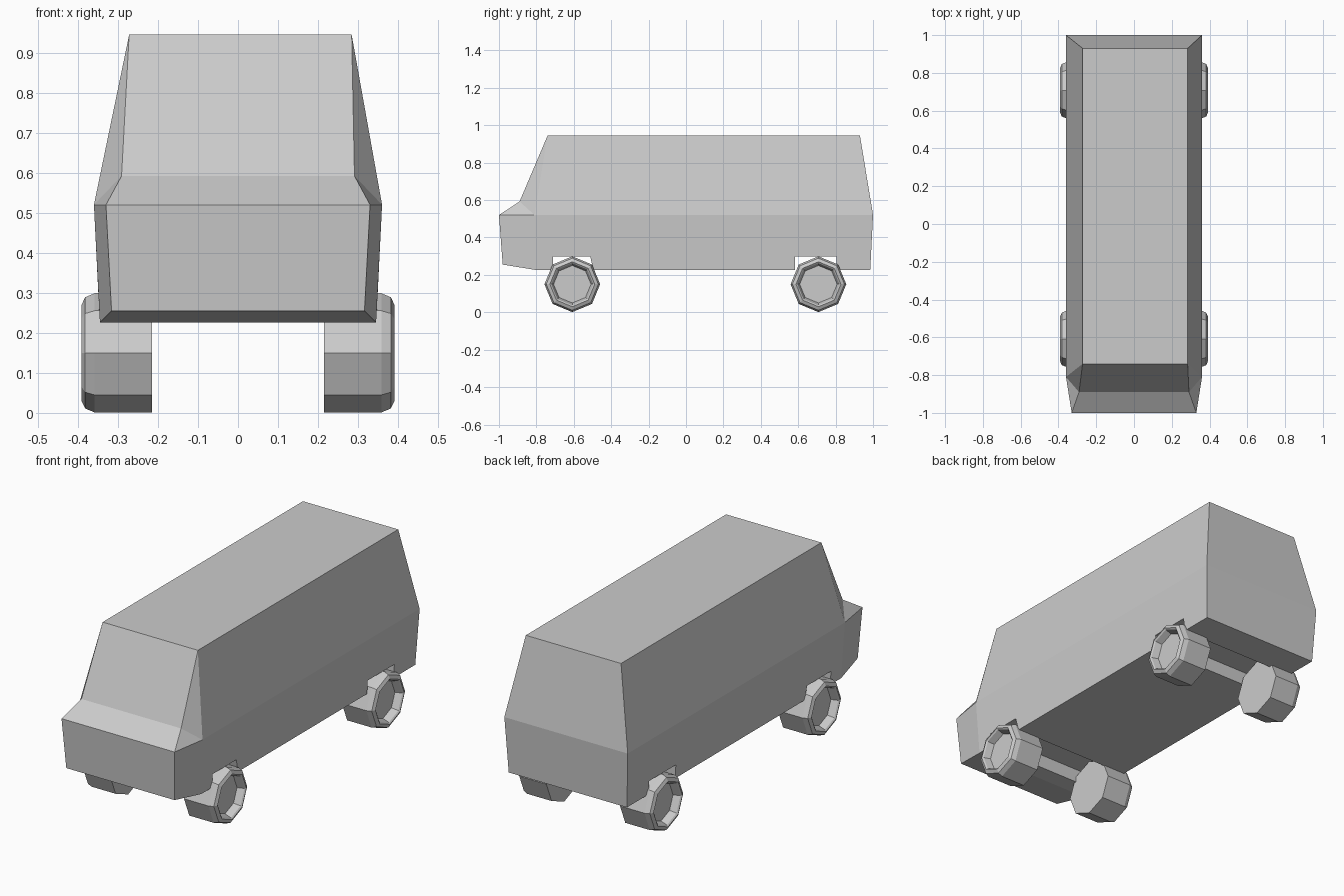
import bpy, bmesh, math

if "Cube" in bpy.data.objects:
    bpy.data.objects.remove(bpy.data.objects["Cube"])


def make_object(name, bm):
    bmesh.ops.recalc_face_normals(bm, faces=bm.faces[:])
    mesh = bpy.data.meshes.new(name)
    bm.to_mesh(mesh)
    bm.free()
    obj = bpy.data.objects.new(name, mesh)
    bpy.context.collection.objects.link(obj)
    return obj


def van_body():
    # Side outline as (half width, y, z), with full-width wheel channels
    outline = [
        (0.278, -0.74, 0.945),                          # 0 roof front
        (0.291, -0.89, 0.592),                          # 1 windscreen base
        (0.33, -1.0, 0.52), (0.316, -0.98, 0.255),      # 2, 3 nose
        (0.345, -0.80, 0.226),                          # 4 floor front
        (0.345, -0.71, 0.226), (0.349, -0.71, 0.298),   # front channel
        (0.349, -0.512, 0.298), (0.345, -0.495, 0.226),
        (0.345, 0.583, 0.226), (0.349, 0.583, 0.298),   # rear channel
        (0.349, 0.805, 0.298), (0.345, 0.805, 0.226),
        (0.345, 0.985, 0.226),                          # 13 floor rear
        (0.36, 1.0, 0.52),                              # 14 belt rear
        (0.278, 0.93, 0.945),                           # 15 roof rear
    ]
    bm = bmesh.new()
    sides = []
    for s in (-1, 1):
        v = [bm.verts.new((s * x + (0.006 if z > 0.9 else 0), y, z))
             for x, y, z in outline]
        belt = bm.verts.new((s * 0.36, -0.81, 0.52))
        # Pillar, hood flank, upper side, nose flank, lower side
        for face in ([v[0], v[1], belt], [v[1], v[2], belt],
                     [v[0], belt, v[14], v[15]],
                     [belt, v[2], v[3], v[4]],
                     [belt] + v[4:15]):
            bm.faces.new(face)
        sides.append(v)
    # Strips across the van
    left, right = sides
    n = len(outline)
    for i in range(n):
        j = (i + 1) % n
        bm.faces.new((left[i], left[j], right[j], right[i]))
    return make_object("van_body", bm)


def wheel(name, side, y):
    # (x, radius) from the inner cap to the recessed hub disc
    profile = [(0.215, 0.149), (0.358, 0.149), (0.382, 0.139),
               (0.391, 0.12), (0.385, 0.112), (0.35, 0.10)]
    bm = bmesh.new()
    rings = [[bm.verts.new((side * x, y + r * math.cos(k * math.pi / 4),
                            0.15 + r * math.sin(k * math.pi / 4)))
              for k in range(8)] for x, r in profile]
    for a, b in zip(rings, rings[1:]):
        for k in range(8):
            m = (k + 1) % 8
            bm.faces.new((a[k], a[m], b[m], b[k]))
    bm.faces.new(rings[0])
    bm.faces.new(rings[-1])
    return make_object(name, bm)


van_body()
for end, y in (("front", -0.608), ("rear", 0.708)):
    for label, side in (("left", -1), ("right", 1)):
        wheel(f"{end}_{label}_wheel", side, y)
